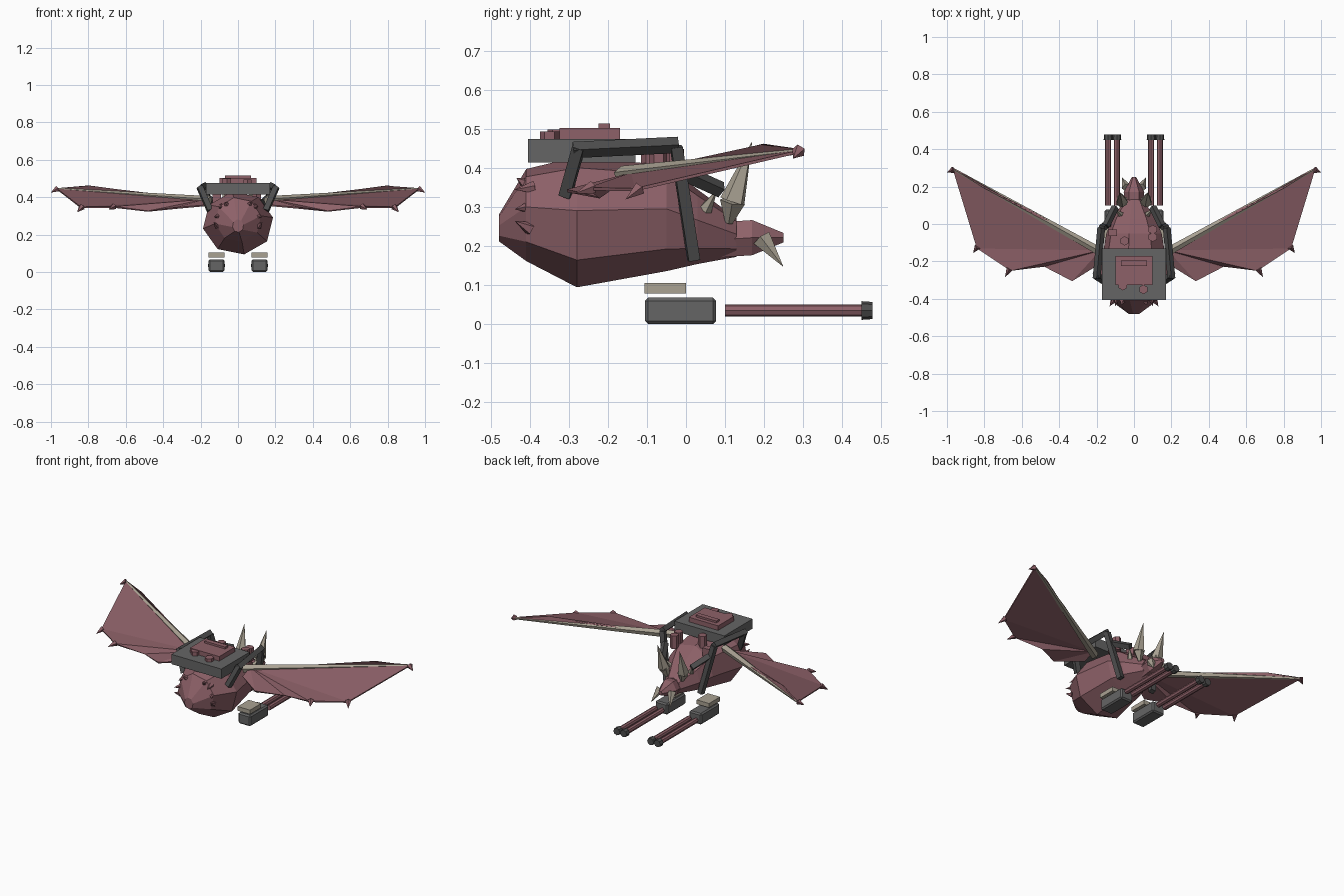
import bpy, bmesh, math
from mathutils import Vector

if "Cube" in bpy.data.objects:
    bpy.data.objects.remove(bpy.data.objects["Cube"])


def mat(name, c):
    m = bpy.data.materials.new(name)
    m.diffuse_color = (*c, 1)
    m.use_nodes = True
    m.node_tree.nodes["Principled BSDF"].inputs["Base Color"].default_value = m.diffuse_color
    return m


RED = mat("dusty red hide", (0.27, 0.12, 0.14))
GREY = mat("grey metal", (0.13, 0.13, 0.13))
DARK = mat("dark metal", (0.075, 0.075, 0.075))
BONE = mat("bone beige", (0.40, 0.36, 0.29))


def finish(name, bm, material):
    bmesh.ops.recalc_face_normals(bm, faces=bm.faces)
    me = bpy.data.meshes.new(name)
    bm.to_mesh(me)
    bm.free()
    me.materials.append(material)
    ob = bpy.data.objects.new(name, me)
    bpy.context.collection.objects.link(ob)
    return ob


def box(name, lo, hi, material):
    bm = bmesh.new()
    bmesh.ops.create_cube(bm, size=1)
    for v in bm.verts:
        v.co = Vector([(a + b) / 2 + c * (b - a) for a, b, c in zip(lo, hi, v.co)])
    return finish(name, bm, material)


def rod(name, a, b, r1, r2, sides, material):
    """Straight tapered rod between two points."""
    a, b = Vector(a), Vector(b)
    bm = bmesh.new()
    bmesh.ops.create_cone(bm, cap_ends=True, segments=sides, radius1=r1, radius2=r2,
                          depth=(b - a).length)
    q = (b - a).to_track_quat('Z', 'Y')
    for v in bm.verts:
        v.co = q @ v.co + (a + b) / 2
    return finish(name, bm, material)


def loft(name, rings, material, sides=8, start=-80):
    """Rings are (y, centre z, half width, half height)."""
    bm = bmesh.new()
    loops = []
    for y, z, rx, rz in rings:
        loops.append([bm.verts.new((rx * math.cos(t), y, z + rz * math.sin(t)))
                      for t in (math.radians(start + 360 * i / sides) for i in range(sides))])
    for p, q in zip(loops, loops[1:]):
        for i in range(sides):
            j = (i + 1) % sides
            bm.faces.new((p[i], p[j], q[j], q[i]))
    bm.faces.new(loops[0])
    bm.faces.new(loops[-1])
    return finish(name, bm, material)


# Body and head
loft("body", [(-0.48, 0.247, 0.03, 0.035), (-0.41, 0.28, 0.125, 0.12),
              (-0.28, 0.262, 0.19, 0.17), (-0.05, 0.272, 0.15, 0.138),
              (0.03, 0.25, 0.115, 0.097), (0.13, 0.222, 0.05, 0.05)], RED)
loft("head", [(0.08, 0.216, 0.045, 0.052), (0.17, 0.222, 0.055, 0.052),
              (0.25, 0.222, 0.012, 0.014)], RED, 6, -60)

# Back armour plate with raised blocks
box("back_plate", (-0.17, -0.405, 0.415), (0.17, -0.13, 0.475), GREY)
box("plate_block", (-0.10, -0.325, 0.47), (0.10, -0.17, 0.503), RED)
box("plate_ridge", (-0.07, -0.225, 0.50), (0.07, -0.195, 0.515), RED)
box("side_block", (-0.135, -0.065, 0.37), (-0.09, -0.03, 0.42), RED)
for x, y, z in ((-0.05, -0.09, 0.465), (0.10, -0.03, 0.45), (0.10, -0.07, 0.455),
                (-0.06, -0.33, 0.50), (0.05, -0.35, 0.495)):
    rod("hex_stud", (x, y, z - 0.08), (x, y, z), 0.025, 0.025, 6, RED)

# Wing outline: (x, y, z), leading edge then scalloped trailing edge
WING = [(0.18, -0.14, 0.385), (0.57, 0.08, 0.425), (0.80, 0.195, 0.462), (0.97, 0.30, 0.445),
        (0.84, -0.13, 0.345), (0.66, -0.25, 0.347), (0.48, -0.225, 0.325),
        (0.33, -0.305, 0.342), (0.18, -0.21, 0.355)]

for s in (-1, 1):
    side = "right" if s > 0 else "left"

    def p(x, y, z):
        return (s * x, y, z)

    # Wing membrane as a thin fan spreading from the shoulder
    bm = bmesh.new()
    vs = [bm.verts.new(p(*c)) for c in WING]
    for i in range(1, len(vs) - 1):
        bm.faces.new((vs[0], vs[i], vs[i + 1]))
    wing = finish(side + "_wing", bm, RED)
    mod = wing.modifiers.new("thickness", 'SOLIDIFY')
    mod.thickness = 0.008
    mod.offset = 0

    # Wing bone and claws
    rod(side + "_wing_bone", p(0.15, -0.165, 0.382), p(0.96, 0.29, 0.443), 0.024, 0.007, 5, BONE)
    for a, b in (((0.965, 0.29, 0.445), (1.0, 0.275, 0.425)),
                 ((0.835, -0.12, 0.348), (0.86, -0.155, 0.32)),
                 ((0.665, -0.24, 0.35), (0.69, -0.285, 0.335))):
        rod(side + "_wing_claw", p(*a), p(*b), 0.018, 0, 5, RED)

    # Harness struts
    for a, b in (((0.15, -0.31, 0.33), (0.205, -0.275, 0.455)),
                 ((0.20, -0.29, 0.447), (0.175, -0.02, 0.46)),
                 ((0.175, -0.025, 0.455), (0.115, 0.02, 0.165)),
                 ((0.15, -0.01, 0.39), (0.10, 0.09, 0.345))):
        rod(side + "_strut", p(*a), p(*b), 0.021, 0.021, 4, DARK)

    # Horns, small neck spikes and tusks
    rod(side + "_horn", p(0.065, 0.12, 0.315), p(0.075, 0.17, 0.47), 0.034, 0, 5, BONE)
    rod(side + "_horn_root", p(0.065, 0.12, 0.316), p(0.05, 0.11, 0.26), 0.034, 0.01, 5, BONE)
    rod(side + "_neck_spike", p(0.07, 0.05, 0.295), p(0.10, 0.08, 0.345), 0.018, 0, 5, BONE)
    rod(side + "_tusk", p(0.04, 0.195, 0.22), p(0.065, 0.25, 0.147), 0.026, 0, 5, BONE)

    # Spikes on the rounded end
    for a, b in (((0.09, -0.39, 0.35), (0.10, -0.44, 0.345)),
                 ((0.10, -0.40, 0.30), (0.13, -0.44, 0.295)),
                 ((0.11, -0.40, 0.245), (0.13, -0.44, 0.265)),
                 ((0.06, -0.41, 0.36), (0.07, -0.435, 0.375))):
        rod(side + "_tail_spike", p(*a), p(*b), 0.018, 0, 5, RED)

    # Twin-barrel guns
    xa, xb = sorted((s * 0.073, s * 0.157))
    gun = box(side + "_gun_body", (xa, -0.105, 0), (xb, 0.077, 0.068), GREY)
    mod = gun.modifiers.new("corner", 'BEVEL')
    mod.width = 0.008
    mod.segments = 1
    box(side + "_gun_pad", (xa, -0.107, 0.079), (xb, 0, 0.105), BONE)
    for x in (0.092, 0.138):
        rod(side + "_gun_barrel", p(x, 0.10, 0.035), p(x, 0.46, 0.035), 0.016, 0.016, 8, RED)
        rod(side + "_gun_muzzle", p(x, 0.45, 0.035), p(x, 0.478, 0.035), 0.024, 0.022, 8, DARK)
